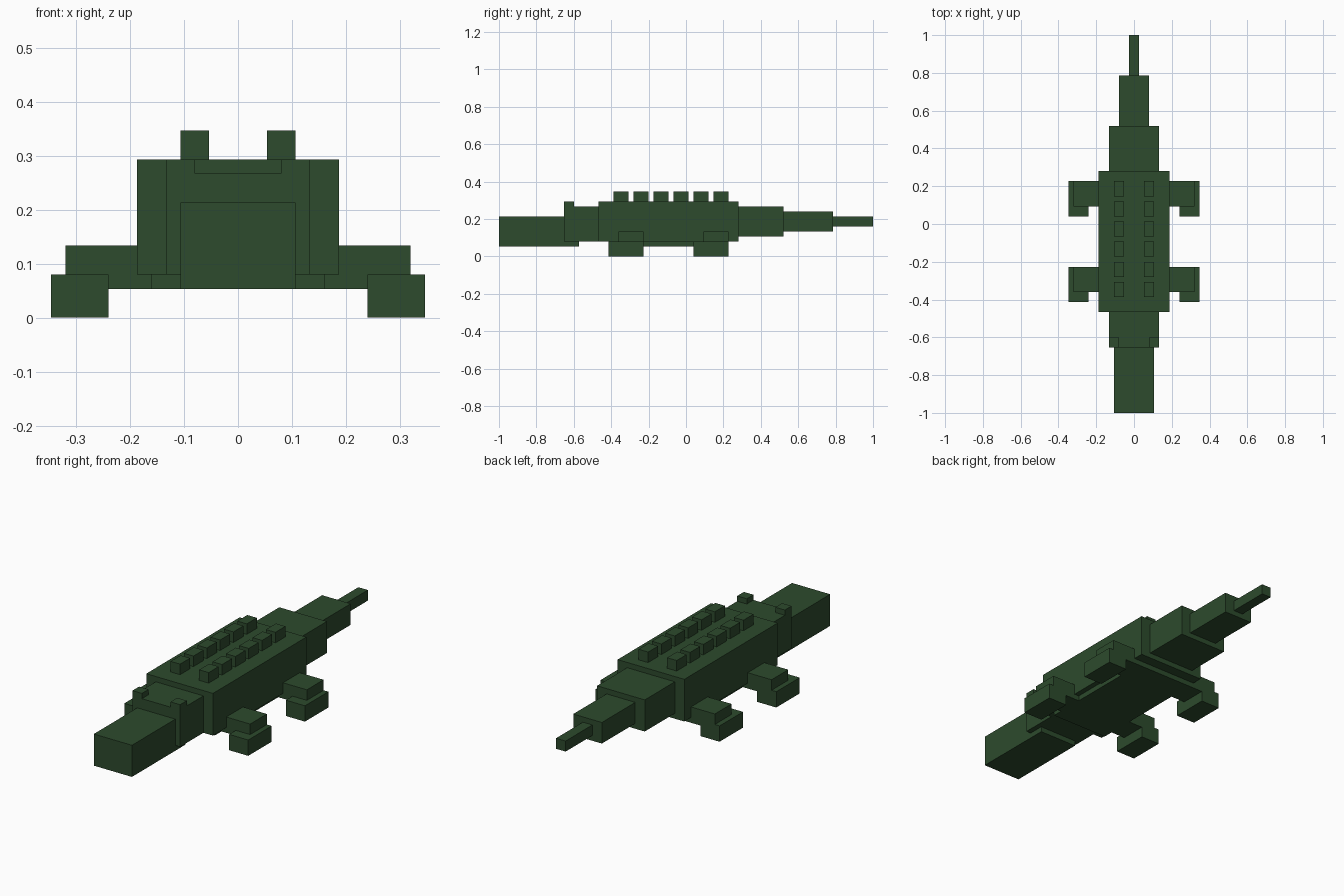
import bpy
import bmesh

cube = bpy.data.objects.get("Cube")
if cube:
    bpy.data.objects.remove(cube, do_unlink=True)

# One flat hide colour
green = bpy.data.materials.new("dark_green_hide")
green.use_nodes = True
colour = (0.026, 0.069, 0.026, 1.0)
green.diffuse_color = colour
bsdf = next(n for n in green.node_tree.nodes if n.type == 'BSDF_PRINCIPLED')
bsdf.inputs["Base Color"].default_value = colour

U = 2 / 75  # block unit: the animal is 75 units long


def box(name, x, y, z):
    """Box from (min, max) ranges given in block units."""
    bm = bmesh.new()
    bmesh.ops.create_cube(bm, size=1)
    for v in bm.verts:
        for axis, (lo, hi) in enumerate((x, y, z)):
            v.co[axis] = (hi if v.co[axis] > 0 else lo) * U
    mesh = bpy.data.meshes.new(name)
    bm.to_mesh(mesh)
    bm.free()
    mesh.materials.append(green)
    obj = bpy.data.objects.new(name, mesh)
    bpy.context.collection.objects.link(obj)
    return obj


def pair(name, x, y, z):
    """Matching boxes on the left (+x) and right (-x)."""
    box("left_" + name, x, y, z)
    box("right_" + name, (-x[1], -x[0]), y, z)


# Trunk and belly
box("body", (-7, 7), (-17.5, 10.5), (3, 11))
box("belly", (-6, 6), (-15.5, 8.5), (2, 3))

# Head
box("head", (-5, 5), (-24.5, -17.5), (3, 10))
box("snout", (-4, 4), (-37.5, -21.5), (2, 8))
pair("eye", (3, 5), (-24.5, -22.5), (10, 11))

# Tail, tapering in three steps
box("tail_base", (-5, 5), (10.5, 19.5), (4, 10))
box("tail_middle", (-3, 3), (19.5, 29.5), (5, 9))
box("tail_tip", (-1, 1), (29.5, 37.5), (6, 8))

# Legs, with feet reaching forward
for name, back in (("front", -8.5), ("rear", 8.5)):
    pair(name + "_leg", (6, 12), (back - 5, back), (2, 5))
    pair(name + "_foot", (9, 13), (back - 7, back), (0, 3))

# Two rows of back spines
for i in range(6):
    back = 8.5 - 4 * i
    pair(f"spine_{i + 1}", (2, 4), (back - 3, back), (11, 13))
